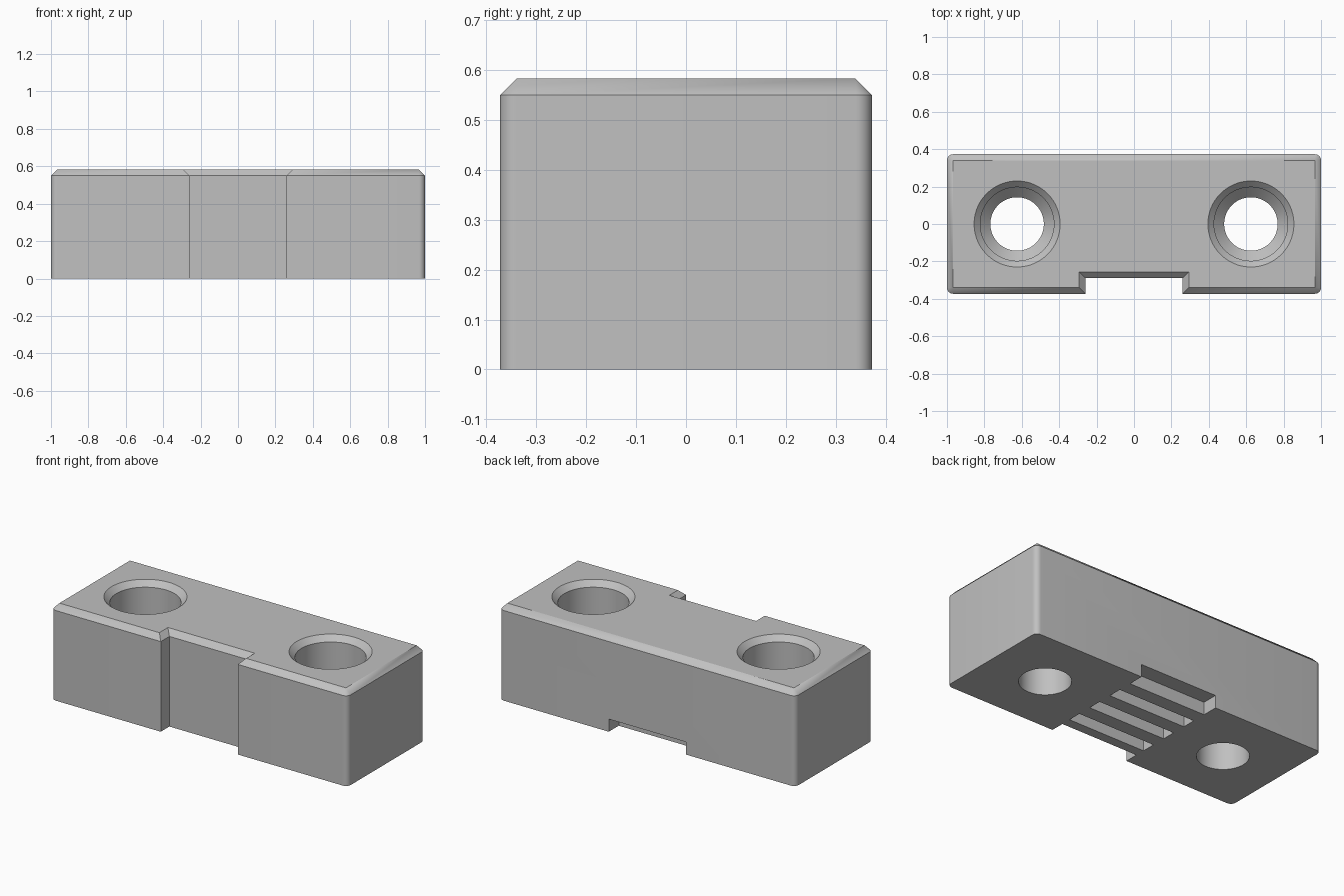
import bpy
import bmesh
from math import pi, cos, sin, radians

if "Cube" in bpy.data.objects:
    bpy.data.objects.remove(bpy.data.objects["Cube"], do_unlink=True)

HALF_X, HALF_Y, HEIGHT = 1.0, 0.373, 0.583
BEVEL = 0.033
NOTCH_X, NOTCH_Y = 0.26, -0.29
HOLE_X = 0.625

grey = bpy.data.materials.new("light_grey")
grey.use_nodes = True
grey.diffuse_color = (0.53, 0.53, 0.53, 1)
grey.node_tree.nodes["Principled BSDF"].inputs["Base Color"].default_value = grey.diffuse_color


def finish(bm, name):
    bmesh.ops.remove_doubles(bm, verts=bm.verts, dist=1e-5)
    bmesh.ops.recalc_face_normals(bm, faces=bm.faces)
    mesh = bpy.data.meshes.new(name)
    bm.to_mesh(mesh)
    bm.free()
    mesh.materials.append(grey)
    obj = bpy.data.objects.new(name, mesh)
    bpy.context.collection.objects.link(obj)
    return obj


def loft(rings, name):
    """Closed solid through stacked rings of equal point count."""
    bm = bmesh.new()
    loops = [[bm.verts.new(p) for p in ring] for ring in rings]
    for low, high in zip(loops, loops[1:]):
        for i in range(len(low)):
            j = (i + 1) % len(low)
            # rounded corners meet in a point at the top of the chamfer
            quad = (low[i], low[j], high[j], high[i])
            if (high[i].co - high[j].co).length < 1e-5:
                bm.faces.new(quad[:3])
            else:
                bm.faces.new(quad)
    bm.faces.new(loops[0][::-1])
    bmesh.ops.remove_doubles(bm, verts=loops[-1], dist=1e-5)
    rim = [v for v in loops[-1] if v.is_valid]
    bm.faces.new(rim)
    return finish(bm, name)


def outline(z, inset):
    """Block footprint with rounded corners and a notch in the front."""
    radius, steps, pts = BEVEL - inset, 8, []
    corners = ((-1, -1, pi), (1, -1, 1.5 * pi), (1, 1, 0), (-1, 1, pi / 2))
    for sx, sy, start in corners:
        for k in range(steps + 1):
            a = start + k / steps * pi / 2
            pts.append((sx * (HALF_X - BEVEL) + radius * cos(a),
                        sy * (HALF_Y - BEVEL) + radius * sin(a), z))
        if (sx, sy) == (-1, -1):
            nx, front, back = NOTCH_X + inset, -HALF_Y + inset, NOTCH_Y + inset
            pts += [(-nx, front, z), (-nx, back, z), (nx, back, z), (nx, front, z)]
    return pts


def circle(cx, r, z, n=64):
    return [(cx + r * cos(2 * pi * k / n), r * sin(2 * pi * k / n), z) for k in range(n)]


# Body with chamfered top edge
body = loft([outline(0, 0), outline(HEIGHT - BEVEL, 0), outline(HEIGHT, BEVEL)],
            "clamp_block")

# Stepped screw holes with a chamfered mouth
HOLE_PROFILE = [(0.143, -0.1), (0.143, 0.25), (0.197, 0.304),
                (0.197, HEIGHT - BEVEL), (0.23, HEIGHT), (0.23, HEIGHT + 0.1)]
cutters = [loft([circle(s * HOLE_X, r, z) for r, z in HOLE_PROFILE], "hole_cutter")
           for s in (-1, 1)]

# Belt tooth grooves underneath, the last one open at the back
for k in range(4):
    y0 = -0.23 + k * 0.169
    y1 = y0 + 0.083 if k < 3 else HALF_Y + 0.1
    rings = [[(-NOTCH_X, y0, z), (NOTCH_X, y0, z), (NOTCH_X, y1, z), (-NOTCH_X, y1, z)]
             for z in (-0.1, 0.077)]
    cutters.append(loft(rings, "groove_cutter"))

bpy.ops.object.select_all(action="DESELECT")
bpy.context.view_layer.objects.active = body
body.select_set(True)
for cutter in cutters:
    cutter.hide_render = True
    mod = body.modifiers.new("cut", "BOOLEAN")
    mod.operation = "DIFFERENCE"
    mod.solver = "EXACT"
    mod.object = cutter
    bpy.ops.object.modifier_apply(modifier=mod.name)
    bpy.data.objects.remove(cutter, do_unlink=True)

bpy.ops.object.shade_smooth_by_angle(angle=radians(30))
